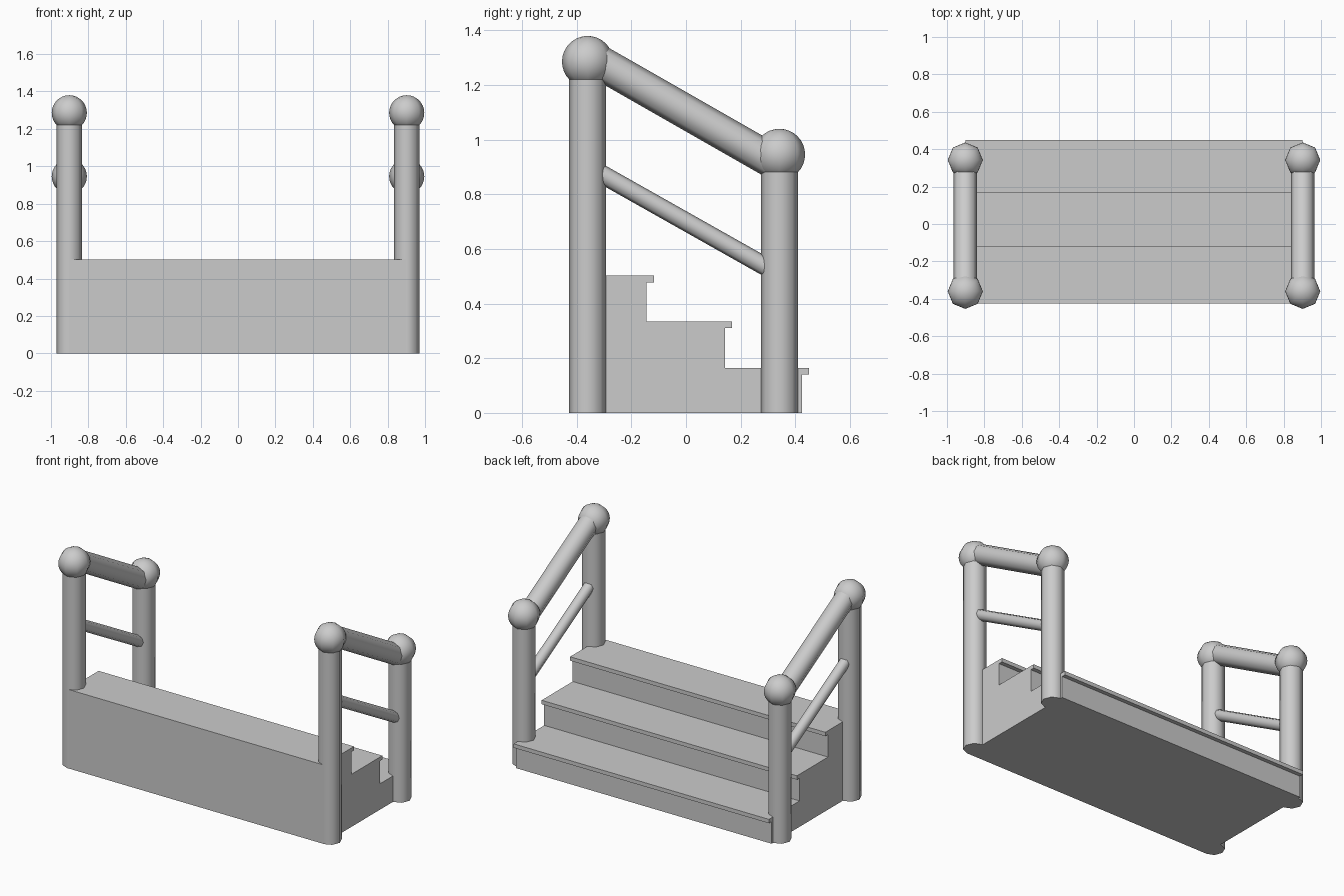
import bpy, bmesh
from mathutils import Vector

if "Cube" in bpy.data.objects:
    bpy.data.objects.remove(bpy.data.objects["Cube"])

FRONT, BACK = -0.36, 0.342      # post positions in y
POST_X = 0.902


def finish(bm, name, smooth):
    bmesh.ops.recalc_face_normals(bm, faces=bm.faces)
    me = bpy.data.meshes.new(name)
    bm.to_mesh(me)
    bm.free()
    ob = bpy.data.objects.new(name, me)
    bpy.context.collection.objects.link(ob)
    if smooth:
        bpy.context.view_layer.objects.active = ob
        bpy.ops.object.select_all(action='DESELECT')
        ob.select_set(True)
        bpy.ops.object.shade_smooth_by_angle(angle=1.0)
    return ob


def rod(name, a, b, r, sides=8):
    a, b = Vector(a), Vector(b)
    d = b - a
    bm = bmesh.new()
    bmesh.ops.create_cone(bm, cap_ends=True, segments=sides,
                          radius1=r, radius2=r, depth=d.length)
    ob = finish(bm, name, True)
    ob.location = (a + b) / 2
    ob.rotation_euler = Vector((0, 0, 1)).rotation_difference(d).to_euler()
    return ob


def ball(name, loc, r):
    bm = bmesh.new()
    bmesh.ops.create_uvsphere(bm, u_segments=8, v_segments=16, radius=r)
    ob = finish(bm, name, True)
    ob.location = loc
    return ob


# Staircase: side profile (y, z) with overhanging treads, extruded across x
profile = [(-0.426, 0), (-0.426, 0.503)]
for nose, riser, top in [(-0.118, -0.145, 0.503), (0.168, 0.142, 0.335), (0.45, 0.424, 0.165)]:
    if top < 0.5:
        profile.append((profile[-1][0], top))
    profile += [(nose, top), (nose, top - 0.025), (riser, top - 0.025)]
profile.append((0.424, 0))
bm = bmesh.new()
face = bm.faces.new([bm.verts.new((-0.9, y, z)) for y, z in profile])
ext = bmesh.ops.extrude_face_region(bm, geom=[face])
bmesh.ops.translate(bm, vec=(1.8, 0, 0),
                    verts=[v for v in ext["geom"] if isinstance(v, bmesh.types.BMVert)])
finish(bm, "stairs", False)

# Railings: posts, ball caps, handrail and lower rail on each side
for side, s in (("left", -1), ("right", 1)):
    x = s * POST_X
    for end, y, top in (("front", FRONT, 1.286), ("back", BACK, 0.946)):
        rod(f"{side}_{end}_post", (x, y, 0), (x, y, top), 0.068)
        ball(f"{side}_{end}_ball", (x, y, top), 0.094)
    rod(f"{side}_handrail", (x, FRONT, 1.308), (x, BACK, 0.907), 0.063)
    rod(f"{side}_lower_rail", (x, FRONT, 0.903), (x, BACK, 0.507), 0.034)
